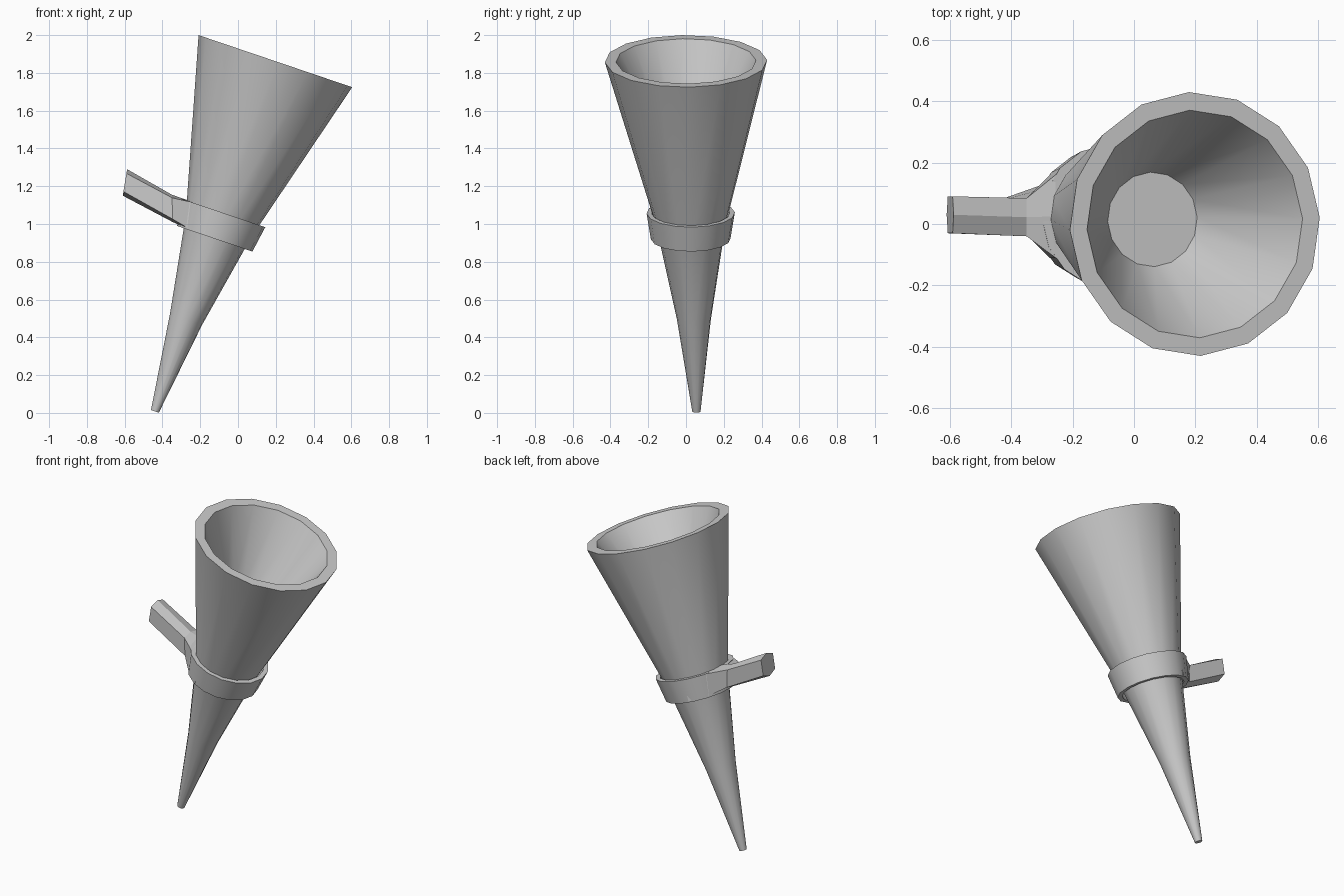
import bpy, bmesh
from math import cos, sin, pi, radians
from mathutils import Vector

if "Cube" in bpy.data.objects:
    bpy.data.objects.remove(bpy.data.objects["Cube"])

SIDES = 16
U = Vector((0.947, 0, -0.321))   # tilted ring plane
V = Vector((0, 1, 0))
N = Vector((0.321, 0, 0.947))


def ring(center, r, n=0.0):
    c = Vector(center) + N * n
    a0 = radians(2.7)
    return [c + U * (r * cos(a0 + 2 * pi * i / SIDES)) + V * (r * sin(a0 + 2 * pi * i / SIDES))
            for i in range(SIDES)]


def loft(name, loops, closed=False, smooth=True):
    bm = bmesh.new()
    rows = [[bm.verts.new(p) for p in lp] for lp in loops]
    pairs = list(zip(rows, rows[1:]))
    if closed:
        pairs.append((rows[-1], rows[0]))
    for a, b in pairs:
        k = len(a)
        for i in range(k):
            j = (i + 1) % k
            bm.faces.new((a[i], a[j], b[j], b[i]))
    if not closed:
        bm.faces.new(rows[0])
        bm.faces.new(rows[-1])
    bmesh.ops.recalc_face_normals(bm, faces=bm.faces)
    me = bpy.data.meshes.new(name)
    bm.to_mesh(me)
    bm.free()
    ob = bpy.data.objects.new(name, me)
    bpy.context.collection.objects.link(ob)
    if smooth:
        bpy.ops.object.select_all(action='DESELECT')
        ob.select_set(True)
        bpy.context.view_layer.objects.active = ob
        bpy.ops.object.shade_smooth_by_angle(angle=radians(30))
    return ob


# Hollow horn: outside from tip to rim, then inside down to the flat floor
horn = [((-0.44, 0.055, 0.008), 0.022),
        ((-0.275, 0.042, 0.495), 0.090),
        ((-0.103, 0.026, 0.988), 0.183),
        ((0.198, 0.0, 1.862), 0.430),
        ((0.198, 0.0, 1.862), 0.371),
        ((0.06, 0.015, 1.45), 0.154)]
loft("horn_cone", [ring(c, r) for c, r in horn])

# Flared clamp band around the middle
mid = (-0.10, 0.025, 0.99)
loft("clamp_band", [ring(mid, 0.211, -0.072), ring(mid, 0.234, 0.072),
                    ring(mid, 0.207, 0.072), ring(mid, 0.184, -0.072)], closed=True)


# Handle: six-sided sections sweeping from the band out to the grip end
def section(xb, zb, xt, zt, y, half, inset):
    h = zt - zb

    def pt(dy, f):
        return Vector((xb + (xt - xb) * f, y + dy, zb + h * f))
    e = inset / h
    return [pt(-half, e), pt(0, 0), pt(half, e), pt(half, 1 - e), pt(0, 1), pt(-half, 1 - e)]


loft("handle", [section(-0.18, 0.945, -0.135, 1.08, 0.025, 0.205, 0.002),
                section(-0.275, 0.98, -0.255, 1.122, 0.025, 0.135, 0.004),
                section(-0.345, 1.010, -0.35, 1.155, 0.022, 0.062, 0.016),
                section(-0.61, 1.15, -0.587, 1.29, 0.03, 0.060, 0.022)], smooth=False)
